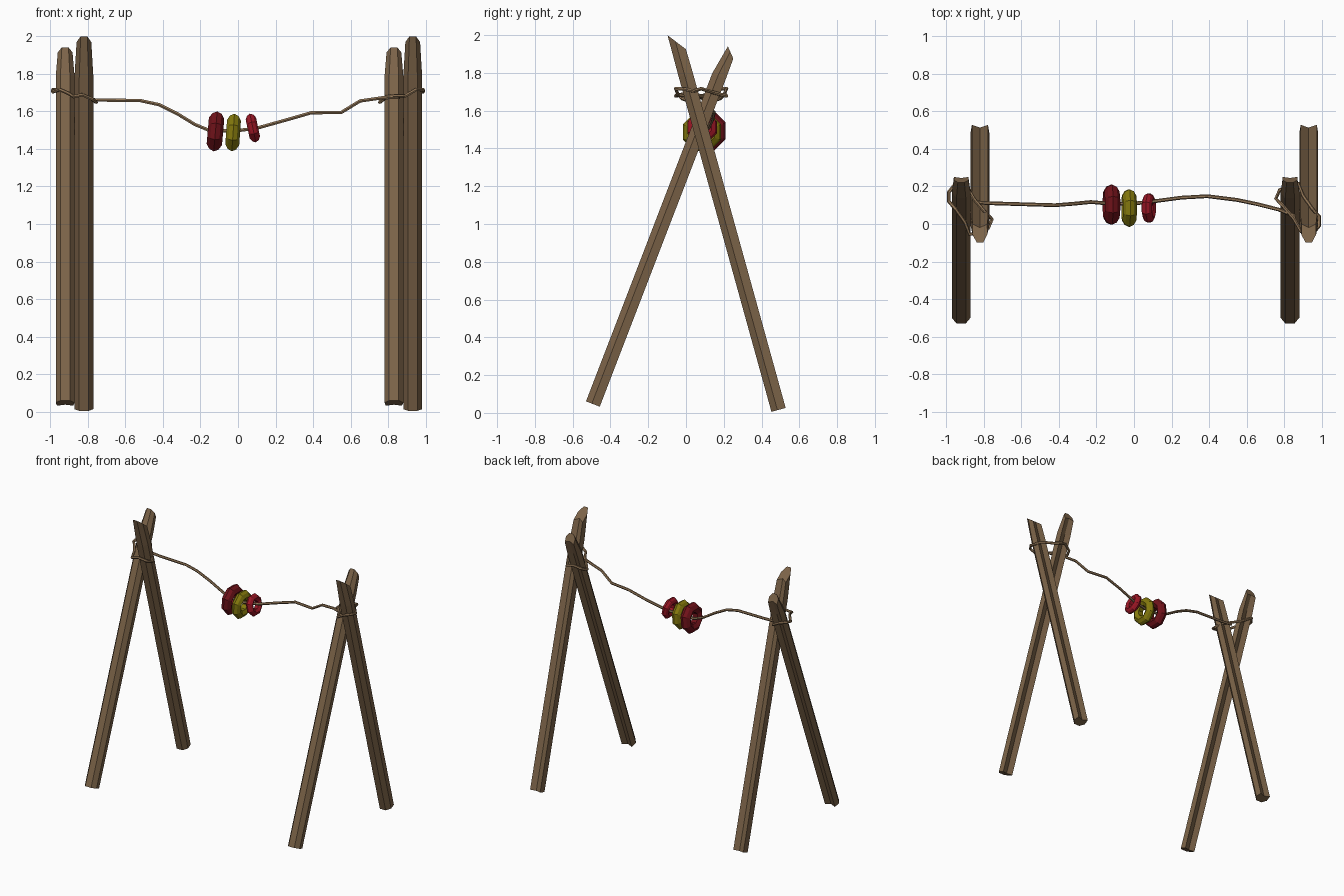
import bpy, bmesh, math
from mathutils import Vector, Matrix

if "Cube" in bpy.data.objects:
    bpy.data.objects.remove(bpy.data.objects["Cube"])


def material(name, rgb):
    m = bpy.data.materials.new(name)
    m.diffuse_color = (*rgb, 1)
    m.use_nodes = True
    m.node_tree.nodes["Principled BSDF"].inputs["Base Color"].default_value = m.diffuse_color
    return m


WOOD = material("wood", (0.20, 0.125, 0.065))
ROPE = material("rope", (0.30, 0.19, 0.10))
DARK_RED = material("dark_red", (0.16, 0.006, 0.01))
YELLOW = material("yellow", (0.23, 0.19, 0.004))
RED = material("red", (0.32, 0.008, 0.018))


def add_mesh(name, bm, mat):
    bmesh.ops.recalc_face_normals(bm, faces=bm.faces)
    me = bpy.data.meshes.new(name)
    bm.to_mesh(me)
    bm.free()
    me.materials.append(mat)
    ob = bpy.data.objects.new(name, me)
    bpy.context.collection.objects.link(ob)
    return ob


def loft(bm, rings, closed=False):
    rings = [[bm.verts.new(p) for p in r] for r in rings]
    n = len(rings[0])
    pairs = list(zip(rings, rings[1:]))
    if closed:
        pairs.append((rings[-1], rings[0]))
    for a, b in pairs:
        for i in range(n):
            j = (i + 1) % n
            bm.faces.new((a[i], a[j], b[j], b[i]))
    return rings


# Split-log section: chamfered front, grooved back
SECTION = [(-0.025, -0.039), (0.025, -0.039), (0.05, -0.006), (0.043, 0.039),
           (0, 0.024), (-0.043, 0.039), (-0.05, -0.006)]


def post(name, x, base, lean, shoulder, tip, heel, tip_v):
    d = Vector((0, *lean)).normalized()
    v_axis = Vector((0, d.z, -d.y))
    origin = Vector((x, *base))

    def at(u, v, s):
        return origin + Vector((u, 0, 0)) + v_axis * v + d * s

    top = []
    for u, v in SECTION:
        t = (v + 0.039) / 0.078
        top.append(at(u * (0.7 + 0.2 * t), tip_v + (0.037 - tip_v) * t,
                      tip + (heel - tip) * t))
    bm = bmesh.new()
    rings = loft(bm, [[at(u, v, 0) for u, v in SECTION],
                      [at(u, v, shoulder) for u, v in SECTION], top])
    bm.faces.new(rings[0])
    bm.faces.new(rings[-1])
    bmesh.ops.triangulate(bm, faces=[f for f in bm.faces if len(f.verts) > 4])
    add_mesh(name, bm, WOOD)


# Two crossed frames
for side, x in (("left", -0.92), ("right", 0.83)):
    post(side + "_front_post", x, (-0.493, 0.047), (0.359, 0.933),
         1.86, 2.024, 1.974, -0.013)
    post(side + "_back_post", x + 0.1, (0.49, 0.016), (-0.267, 0.964),
         1.84, 2.068, 1.971, -0.037)


def rope(name, pts, cyclic=False):
    cu = bpy.data.curves.new(name, "CURVE")
    cu.dimensions = "3D"
    cu.bevel_depth = 0.01
    cu.bevel_resolution = 1
    cu.use_fill_caps = True
    sp = cu.splines.new("POLY")
    sp.points.add(len(pts) - 1)
    for p, co in zip(sp.points, pts):
        p.co = (*co, 1)
    sp.use_cyclic_u = cyclic
    sp.use_smooth = False
    cu.materials.append(ROPE)
    bpy.context.collection.objects.link(bpy.data.objects.new(name, cu))


# Sagging line between the frames
rope("hanging_rope", [
    (-0.84, 0.115, 1.665), (-0.75, 0.11, 1.66), (-0.52, 0.103, 1.657),
    (-0.42, 0.10, 1.635), (-0.32, 0.108, 1.585), (-0.23, 0.117, 1.53),
    (-0.15, 0.11, 1.497), (-0.02, 0.107, 1.495), (0.10, 0.12, 1.51),
    (0.25, 0.14, 1.552), (0.39, 0.148, 1.592), (0.55, 0.128, 1.594),
    (0.65, 0.107, 1.655), (0.77, 0.077, 1.672), (0.86, 0.04, 1.675)])

# Lashings round the post tops; the right one is the left turned half round
LOOP = [(-0.985, 0.17), (-0.95, 0.215), (-0.89, 0.20), (-0.85, 0.13),
        (-0.79, 0.06), (-0.755, 0.025), (-0.775, -0.02), (-0.83, -0.045),
        (-0.875, -0.055), (-0.90, 0.01), (-0.95, 0.08), (-0.985, 0.12)]
for side, s in (("left", 1), ("right", -1)):
    rope(side + "_lashing",
         [(s * x, 0.08 + s * (y - 0.08), 1.687 - 0.24 * (x + 0.87)
           + 0.012 * math.sin(i * 2.1)) for i, (x, y) in enumerate(LOOP)], True)


def bead(name, centre, r, half, tilt, mat):
    # Eight-sided ring with a faceted section, axis along x
    prof = [(-half, 0.68 * r), (-half * 0.6, 0.93 * r), (0, 1.04 * r), (half * 0.6, 0.93 * r),
            (half, 0.68 * r), (half * 0.55, 0.4 * r), (-half * 0.55, 0.4 * r)]
    rings = []
    for k in range(8):
        a = math.pi / 8 + k * math.pi / 4
        rings.append([Vector((px, pr * math.cos(a), pr * math.sin(a))) for px, pr in prof])
    bm = bmesh.new()
    loft(bm, rings, True)
    ob = add_mesh(name, bm, mat)
    ob.matrix_world = Matrix.Translation(centre) @ Matrix.Rotation(tilt, 4, "Y")


bead("large_bead", (-0.12, 0.103, 1.493), 0.111, 0.041, math.radians(5), DARK_RED)
bead("middle_bead", (-0.026, 0.085, 1.487), 0.104, 0.037, math.radians(4), YELLOW)
bead("small_bead", (0.079, 0.085, 1.511), 0.081, 0.028, math.radians(-12), RED)
